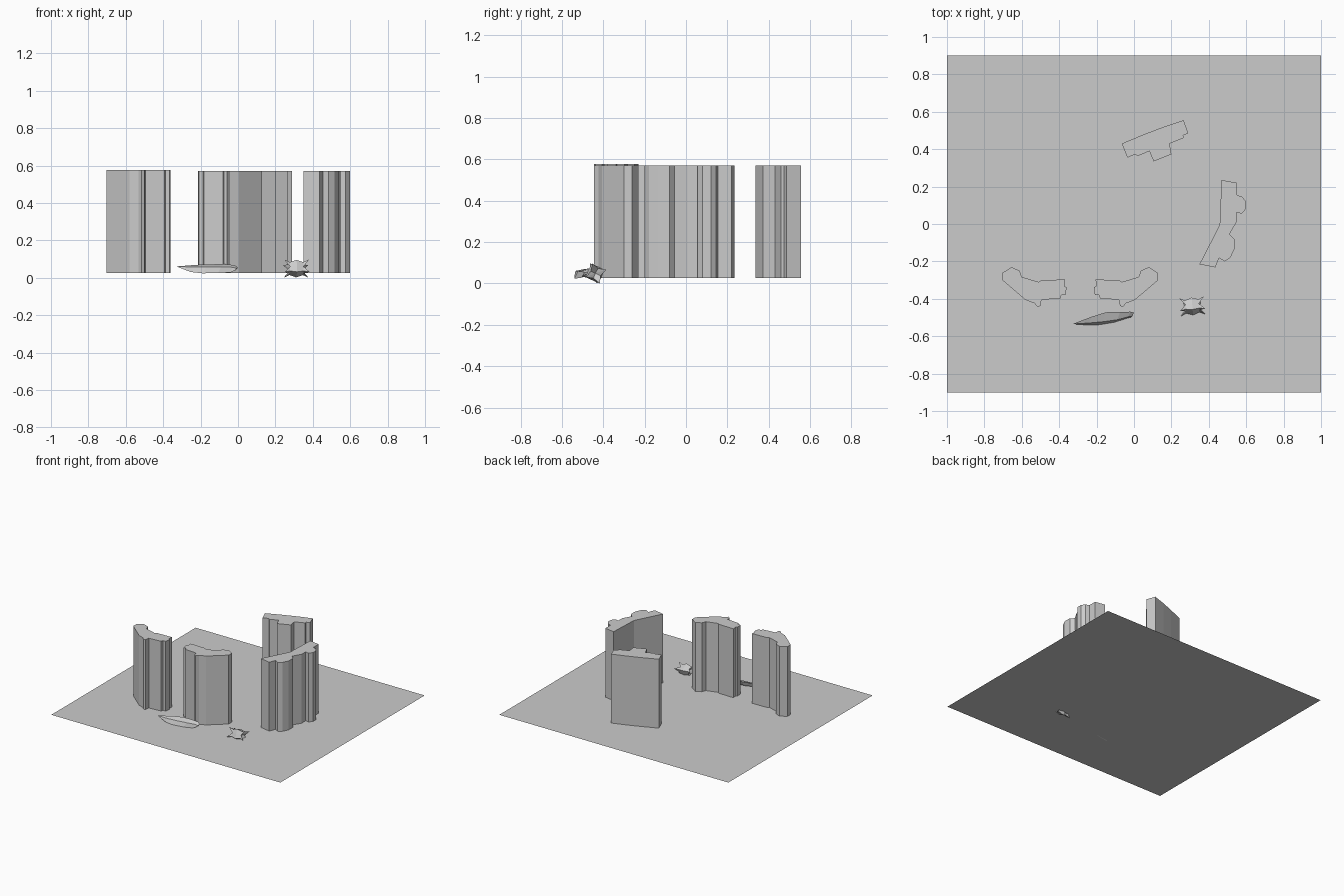
import bpy, bmesh, math
from mathutils import Matrix

if "Cube" in bpy.data.objects:
    bpy.data.objects.remove(bpy.data.objects["Cube"])

GROUND = 0.026


def make_object(name, verts, faces):
    mesh = bpy.data.meshes.new(name)
    mesh.from_pydata(verts, [], faces)
    bm = bmesh.new()
    bm.from_mesh(mesh)
    bmesh.ops.recalc_face_normals(bm, faces=bm.faces)
    bm.to_mesh(mesh)
    bm.free()
    obj = bpy.data.objects.new(name, mesh)
    bpy.context.collection.objects.link(obj)
    return obj


def wall(name, outline, top):
    n = len(outline)
    verts = [(x, y, z) for z in (GROUND, top) for x, y in outline]
    faces = [(i, (i + 1) % n, n + (i + 1) % n, n + i) for i in range(n)]
    faces += [tuple(range(n - 1, -1, -1)), tuple(range(n, 2 * n))]
    return make_object(name, verts, faces)


# Ground sheet
make_object("ground_sheet", [(-1, -.9, GROUND), (1, -.9, GROUND),
                             (1, .9, GROUND), (-1, .9, GROUND)], [(0, 1, 2, 3)])

# Back wall: shallow curved back and a stepped front
wall("back_wall", [(-.065, .43), (-.01, .453), (.055, .48), (.16, .52), (.265, .555),
                   (.29, .485), (.263, .474), (.265, .46), (.19, .43), (.2, .373),
                   (.105, .335), (.082, .39), (.02, .363), (.008, .373), (-.035, .355)], .57)

# Right wall: bent slab with two rounded bulges
wall("right_wall", [(.468, .235), (.55, .22), (.55, .155), (.58, .145), (.598, .12),
                    (.598, .08), (.575, .055), (.548, .062), (.548, .01), (.51, -.055),
                    (.537, -.08), (.537, -.135), (.515, -.18), (.485, -.2),
                    (.455, -.182), (.435, -.232), (.35, -.215), (.458, -.005)], .57)

# Mirrored pair of front walls
bent = [(-.655, -.23), (-.612, -.25), (-.6, -.283), (-.51, -.31), (-.495, -.3),
        (-.37, -.297), (-.372, -.333), (-.36, -.338), (-.366, -.38), (-.388, -.38),
        (-.393, -.397), (-.495, -.406), (-.5, -.437), (-.515, -.445), (-.532, -.424),
        (-.58, -.406), (-.704, -.3), (-.704, -.262)]
wall("front_wall_left", bent, .577)
wall("front_wall_right", [(-.575 - x, y) for x, y in bent], .57)

# Flattened shard: thin tapering loops in front of the walls (x, y, z, half width, half height)
sections = [(-.325, -.534, .06, .001, .001), (-.24, -.518, .05, .022, .019),
            (-.17, -.506, .048, .034, .024), (-.09, -.498, .049, .028, .024),
            (-.03, -.487, .048, .018, .02), (-.008, -.486, .048, .012, .008)]
verts, faces = [], []
for x, y, z, w, h in sections:
    verts += [(x - .02 * w / .034, y - w, z - h), (x, y - w * .5, z + h * .4),
              (x + .02 * w / .034, y + w, z + h), (x, y + w * .4, z - h * .5)]
for s in range(len(sections) - 1):
    for i in range(4):
        a, b = s * 4 + i, s * 4 + (i + 1) % 4
        faces.append((a, b, b + 4, a + 4))
faces += [(0, 1, 2, 3), (23, 22, 21, 20)]
make_object("flat_shard", verts, faces)

# Spiky lump: square tube turned about x, with horned corners and notched sides
verts, faces = [], []
rings = [(-.036, .034), (0, .046), (.036, .034)]
for x, r in rings:
    for k in range(8):
        a = math.radians(20 + 45 * k)
        rad = r * (1.08 if k % 2 == 0 else .78)
        verts.append((x, rad * math.cos(a), rad * math.sin(a)))
for s in range(2):
    for k in range(8):
        a, b = s * 8 + k, s * 8 + (k + 1) % 8
        faces += [(a, b, b + 8), (a, b + 8, a + 8)]
for side, start in ((-1, 0), (1, 16)):
    centre = len(verts)
    verts.append((side * .022, 0, 0))
    for k in range(0, 8, 2):
        a = math.radians(20 + 45 * k)
        tip = len(verts)
        verts.append((side * .067, .052 * math.cos(a), .052 * math.sin(a)))
        left, mid, right = start + (k - 1) % 8, start + k, start + (k + 1) % 8
        faces += [(left, mid, tip), (mid, right, tip),
                  (right, centre, tip), (centre, left, tip)]
lump = make_object("spiky_lump", verts, faces)
lump.data.transform(Matrix.Translation((.312, -.44, .052)) @ Matrix.Rotation(math.radians(5), 4, 'Z'))
lowest = min(v.co.z for v in lump.data.vertices)
lump.data.transform(Matrix.Translation((0, 0, -lowest)))
